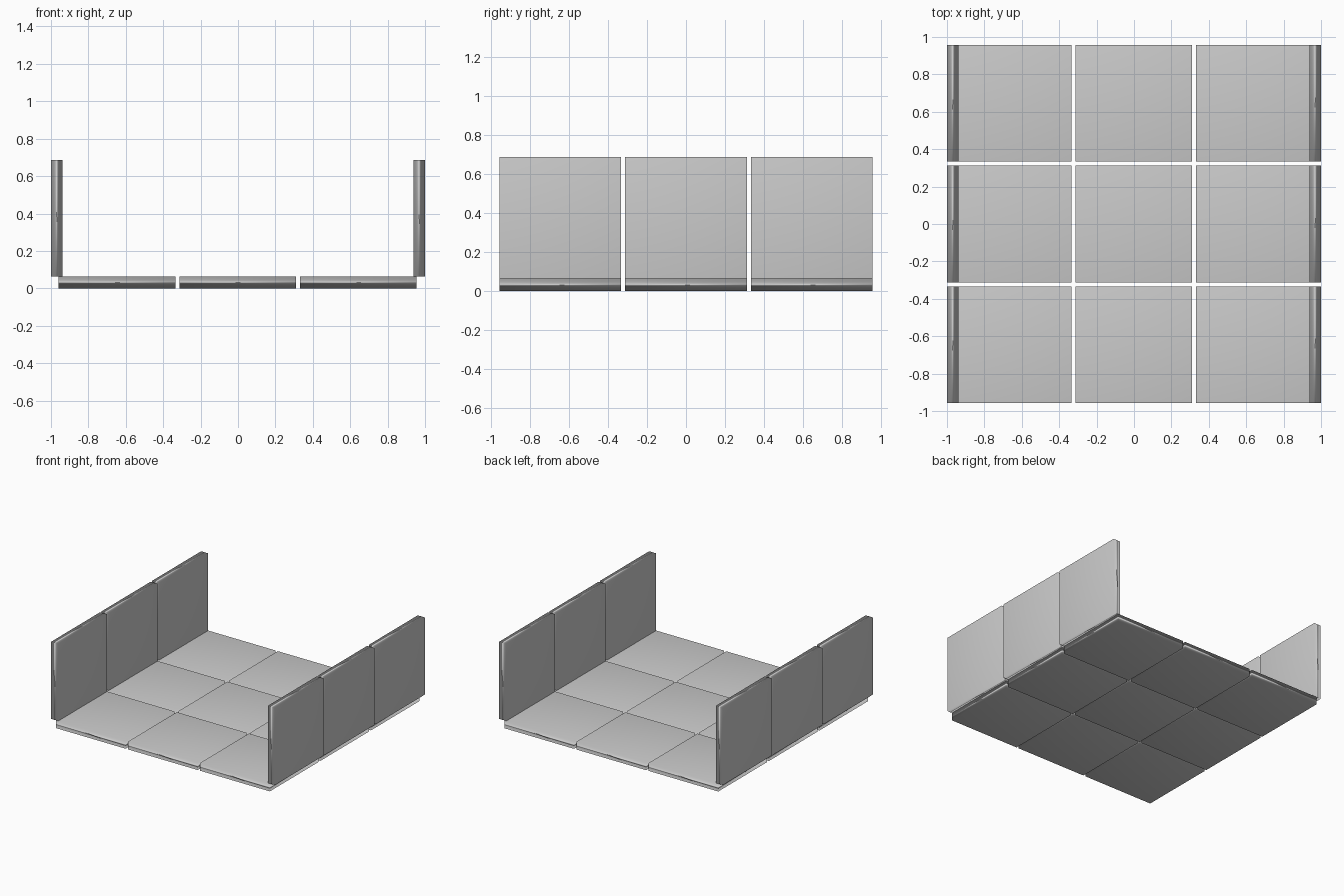
import bpy

if "Cube" in bpy.data.objects:
    bpy.data.objects.remove(bpy.data.objects["Cube"])

SIZE, THICK, PITCH = 0.624, 0.063, 0.645


def panel(name, loc, dims):
    """Square slab with softly shaded, area-weighted normals."""
    bpy.ops.mesh.primitive_cube_add(size=1, location=loc)
    ob = bpy.context.object
    ob.name = name
    ob.scale = dims
    bpy.ops.object.transform_apply(location=False, rotation=False, scale=True)
    bpy.ops.object.shade_smooth()
    mod = ob.modifiers.new("weighted_normals", 'WEIGHTED_NORMAL')
    mod.mode = 'FACE_AREA'
    return ob


for row in (-1, 0, 1):
    y = row * PITCH
    # Floor tiles
    for col in (-1, 0, 1):
        panel(f"floor_tile_{row + 2}_{col + 2}",
              (col * PITCH - 0.002, y, THICK / 2), (SIZE, SIZE, THICK))
    # Upright panels resting on the left and right floor edges
    for side, label in ((-1, "left"), (1, "right")):
        panel(f"{label}_wall_panel_{row + 2}",
              (side * (1 - THICK / 2), y, THICK + SIZE / 2),
              (THICK, SIZE, SIZE))
